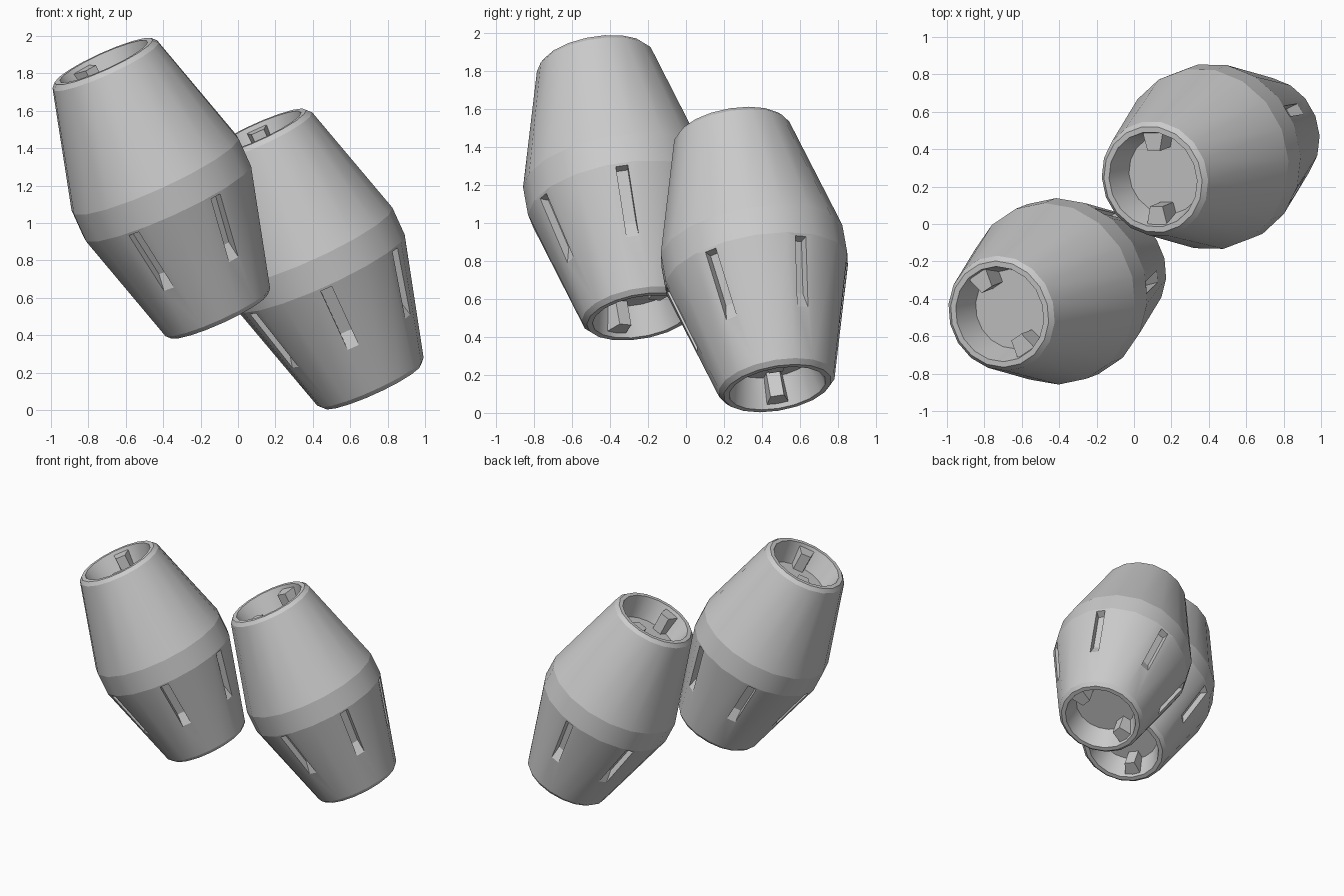
import bpy, bmesh
from math import pi, cos, sin, radians
from mathutils import Matrix, Vector

if "Cube" in bpy.data.objects:
    bpy.data.objects.remove(bpy.data.objects["Cube"])

SIDES = 18


def make_object(name, bm):
    bmesh.ops.recalc_face_normals(bm, faces=bm.faces)
    mesh = bpy.data.meshes.new(name)
    bm.to_mesh(mesh)
    bm.free()
    obj = bpy.data.objects.new(name, mesh)
    bpy.context.collection.objects.link(obj)
    return obj


def activate(obj):
    bpy.ops.object.select_all(action='DESELECT')
    obj.select_set(True)
    bpy.context.view_layer.objects.active = obj


def prism(bm, pts, offset, turn):
    """Extrude a closed polygon by offset, then turn it about the barrel axis."""
    a = [bm.verts.new(turn @ Vector(p)) for p in pts]
    b = [bm.verts.new(turn @ (Vector(p) + Vector(offset))) for p in pts]
    bm.faces.new(a)
    bm.faces.new(b[::-1])
    n = len(pts)
    for i in range(n):
        bm.faces.new((a[i], b[i], b[(i + 1) % n], a[(i + 1) % n]))


def lathe(profile):
    bm = bmesh.new()
    rings = []
    for r, z in profile:
        rings.append([bm.verts.new((r * cos(2 * pi * (i + .5) / SIDES),
                                    r * sin(2 * pi * (i + .5) / SIDES), z))
                      for i in range(SIDES)])
    for lo, hi in zip(rings, rings[1:]):
        for i in range(SIDES):
            j = (i + 1) % SIDES
            bm.faces.new((lo[i], lo[j], hi[j], hi[i]))
    bm.faces.new(rings[0])
    bm.faces.new(rings[-1])
    # creases run around the barrel
    for ring in rings:
        for i in range(SIDES):
            bm.edges.get((ring[i], ring[(i + 1) % SIDES])).smooth = False
    return bm


# barrel body: recess floor, rim, chamfer, cone and centre band, mirrored
half = [(.492, .08), (.312, .73), (.288, .755), (.258, .755), (.215, .59)]
profile = [(r, -z) for r, z in reversed(half)] + half
body = make_object("barrel_body", lathe(profile))

# six ramped slots in the lower cone
bm = bmesh.new()
slot = [(.56, -.085), (.43, -.10), (.355, -.37), (.385, -.475), (.56, -.475)]
for k in range(6):
    prism(bm, [(r, -.032, z) for r, z in slot], (0, .064, 0),
          Matrix.Rotation(k * pi / 3, 3, 'Z'))
cutter = make_object("slot_cutter", bm)
cutter.hide_render = True
mod = body.modifiers.new("slots", 'BOOLEAN')
mod.operation = 'DIFFERENCE'
mod.solver = 'EXACT'
mod.object = cutter
activate(body)
bpy.ops.object.modifier_apply(modifier=mod.name)
bpy.data.objects.remove(cutter)
bpy.ops.object.shade_smooth_by_angle(angle=radians(30), keep_sharp_edges=True)

# two wedge tabs in each recess, the lower pair a quarter turn round
bm = bmesh.new()
plan = [(.15, -.036), (.255, -.06), (.255, .06), (.15, .036)]
for k in range(4):
    z = .585 if k % 2 == 0 else -.585
    prism(bm, [(x, y, z) for x, y in plan], (0, 0, .145 if z > 0 else -.145),
          Matrix.Rotation(k * pi / 2, 3, 'Z'))
tabs = make_object("barrel_tabs", bm)

# place the pair: same tilt, different roll
axis = Vector((-.408, -.161, .898)).normalized()
u = (Vector((1, 0, 0)) - axis.x * axis).normalized()
v = axis.cross(u)
tilt = Matrix((u, v, axis)).transposed().to_4x4()


def place(obj, centre, roll):
    obj.matrix_world = (Matrix.Translation(centre) @ tilt
                        @ Matrix.Rotation(radians(roll), 4, 'Z'))


for part in (body, tabs):
    other = part.copy()
    other.name = "second_" + part.name
    bpy.context.collection.objects.link(other)
    place(part, (-.41, -.36, 1.186), -55)
    place(other, (.41, .36, .808), -87)
